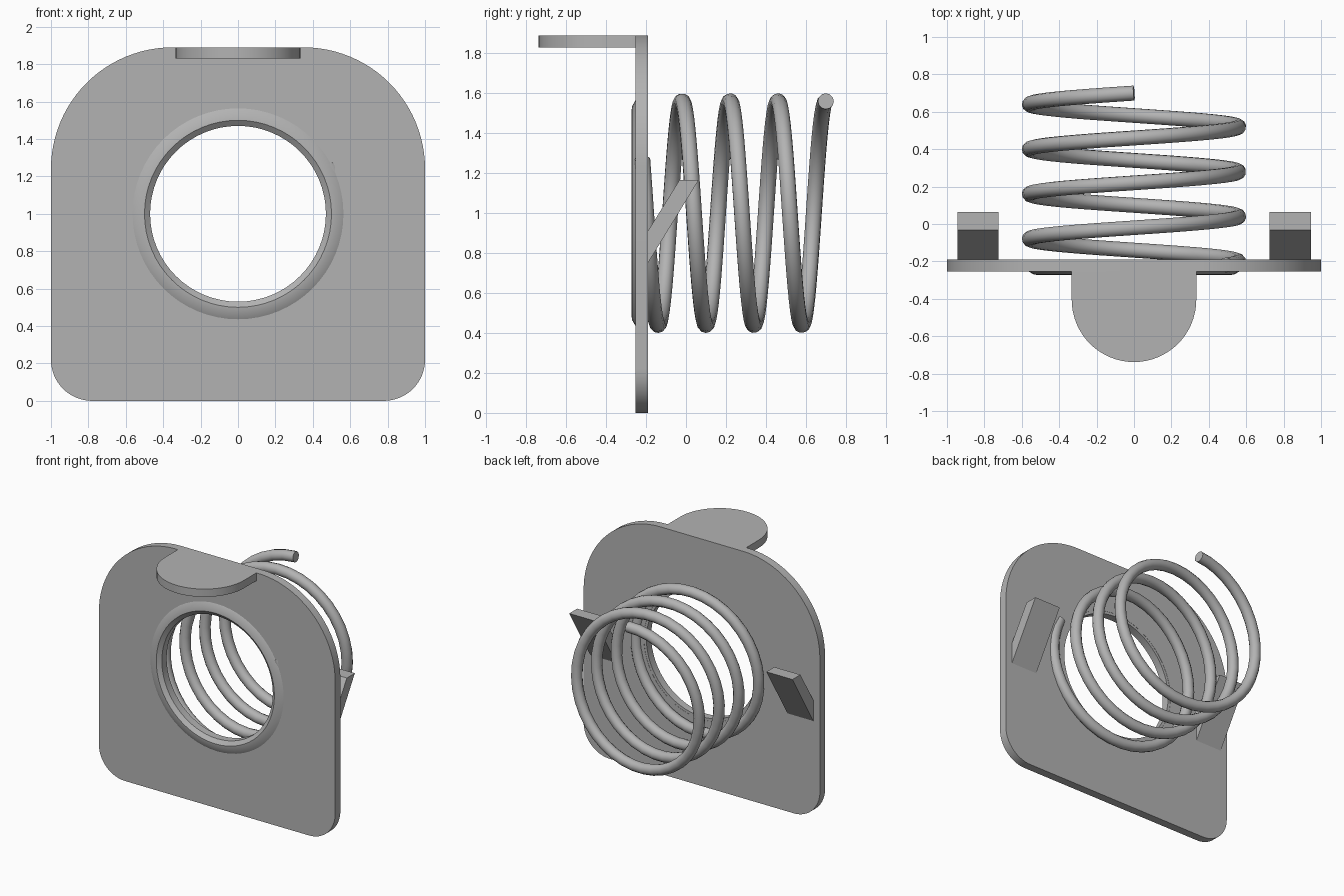
import bpy, bmesh
from math import sin, cos, pi

cube = bpy.data.objects.get("Cube")
if cube:
    bpy.data.objects.remove(cube)

steel = bpy.data.materials.new("grey_steel")
steel.use_nodes = True
GREY = (0.45, 0.45, 0.45, 1)
steel.diffuse_color = GREY
steel.node_tree.nodes["Principled BSDF"].inputs["Base Color"].default_value = GREY


def arc(cx, cy, r, start, end, n=16):
    return [(cx + r * cos(a), cy + r * sin(a))
            for a in (start + (end - start) * i / n for i in range(n + 1))]


def activate(ob):
    bpy.ops.object.select_all(action='DESELECT')
    ob.select_set(True)
    bpy.context.view_layer.objects.active = ob


def curve_part(name, dims, splines, cyclic):
    cu = bpy.data.curves.new(name, 'CURVE')
    cu.dimensions = dims
    for pts in splines:
        sp = cu.splines.new('POLY')
        sp.points.add(len(pts) - 1)
        for p, co in zip(sp.points, pts):
            p.co = (*co, 0, 1)[:4] if len(co) == 2 else (*co, 1)
        sp.use_cyclic_u = cyclic
    cu.materials.append(steel)
    ob = bpy.data.objects.new(name, cu)
    bpy.context.collection.objects.link(ob)
    return ob


def finish(ob, angle=0.6):
    activate(ob)
    if ob.type == 'CURVE':
        bpy.ops.object.convert(target='MESH')
        ob = bpy.context.object
        bm = bmesh.new()
        bm.from_mesh(ob.data)
        bmesh.ops.remove_doubles(bm, verts=bm.verts, dist=0.0005)
        bmesh.ops.recalc_face_normals(bm, faces=bm.faces)
        bm.to_mesh(ob.data)
        bm.free()
    bpy.ops.object.shade_smooth_by_angle(angle=angle)


def sheet(name, outlines, thickness):
    ob = curve_part(name, '2D', outlines, True)
    ob.data.fill_mode = 'BOTH'
    ob.data.extrude = thickness / 2
    return ob


def mesh_part(name, verts, faces):
    me = bpy.data.meshes.new(name)
    me.from_pydata(verts, [], faces)
    bm = bmesh.new()
    bm.from_mesh(me)
    bmesh.ops.recalc_face_normals(bm, faces=bm.faces)
    bm.to_mesh(me)
    bm.free()
    me.materials.append(steel)
    ob = bpy.data.objects.new(name, me)
    bpy.context.collection.objects.link(ob)
    return ob


# upright plate with rounded corners and a round opening
outline = (arc(0.78, 0.22, 0.22, -pi / 2, 0) + arc(0.35, 1.24, 0.65, 0, pi / 2, 24)
           + arc(-0.35, 1.24, 0.65, pi / 2, pi, 24) + arc(-0.78, 0.22, 0.22, pi, 1.5 * pi))
plate = sheet("back_plate", [outline, arc(0, 1, 0.49, 0, 2 * pi, 64)[:-1]], 0.063)
plate.rotation_euler.x = pi / 2
plate.location.y = -0.222
finish(plate)

# rounded tab at the top edge
tab = sheet("top_tab", [[(0.333, -0.25)] + arc(0, -0.405, 0.333, 0, -pi, 32) + [(-0.333, -0.25)]], 0.06)
tab.location.z = 1.86
finish(tab)

# raised lip around the opening
profile = [(0.47, -0.192), (0.47, -0.25), (0.5, -0.274), (0.535, -0.27), (0.57, -0.25), (0.57, -0.192)]
N, K = 64, len(profile)
verts = [(r * cos(2 * pi * i / N), y, 1 + r * sin(2 * pi * i / N)) for i in range(N) for r, y in profile]
faces = [(i * K + j, i * K + (j + 1) % K, (i + 1) % N * K + (j + 1) % K, (i + 1) % N * K + j)
         for i in range(N) for j in range(K)]
finish(mesh_part("opening_lip", verts, faces))

# coil spring, wound from its free end to the plate
TURNS, STEPS, PITCH, R = 3.83, 150, 0.24, 0.56
path = []
for i in range(STEPS + 1):
    t = TURNS * i / STEPS
    a = 2 * pi * t
    path.append((-R * sin(a), 0.70 - PITCH * t, 1 + R * cos(a)))
spring = curve_part("coil_spring", '3D', [path], False)
spring.data.bevel_depth = 0.04
spring.data.bevel_resolution = 4
spring.data.use_fill_caps = True
finish(spring, 0.8)

# slanted hooks on both sides
side = [(-0.2, 0.735), (0.063, 1.165), (-0.033, 1.165), (-0.2, 0.895)]
for name, x0 in (("left_hook", 0.725), ("right_hook", -0.945)):
    verts = [(x, y, z) for x in (x0, x0 + 0.22) for y, z in side]
    quads = [(0, 1, 2, 3), (4, 5, 6, 7)] + [(i, (i + 1) % 4, (i + 1) % 4 + 4, i + 4) for i in range(4)]
    mesh_part(name, verts, quads)
